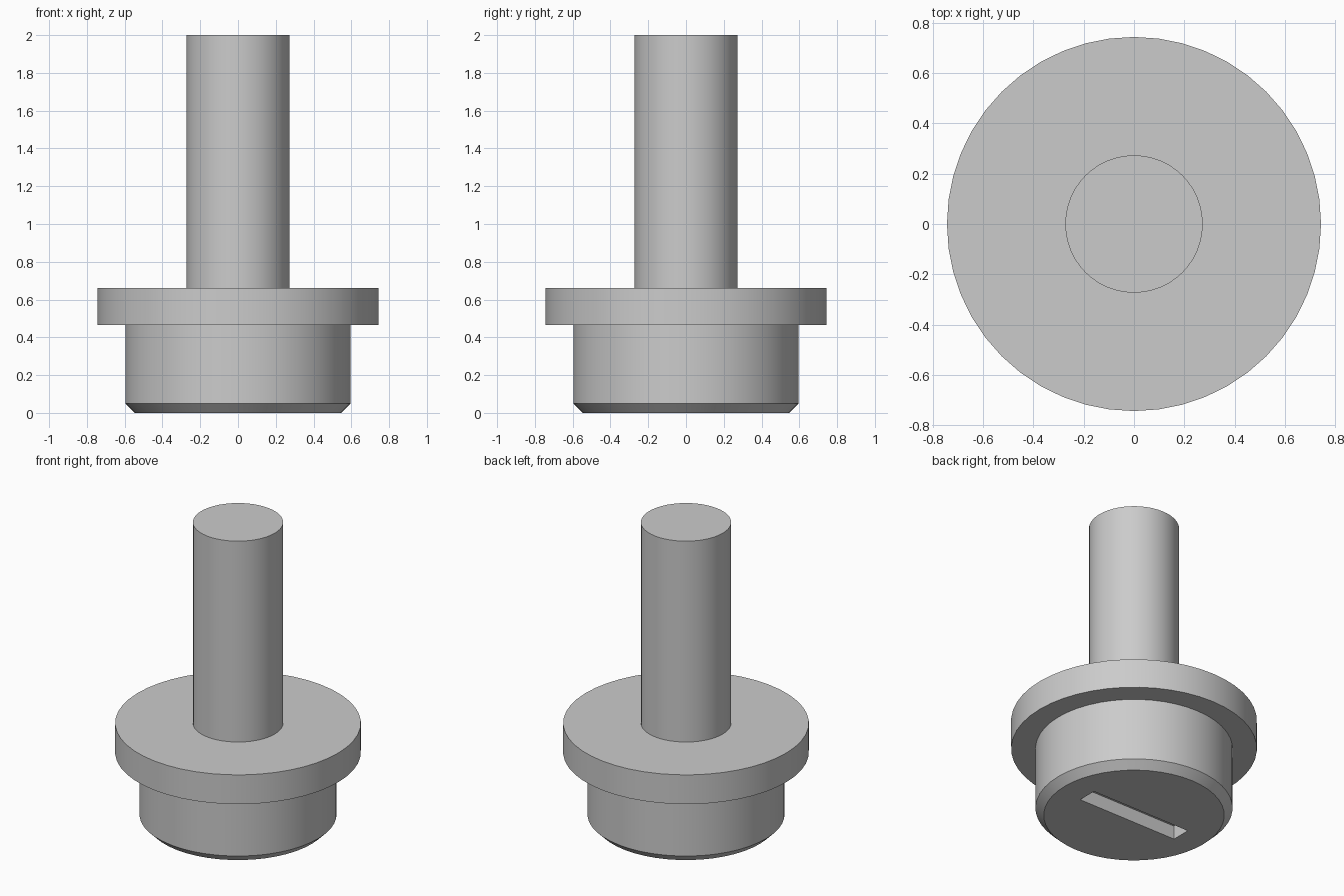
import bpy, bmesh, math

cube = bpy.data.objects.get("Cube")
if cube:
    bpy.data.objects.remove(cube, do_unlink=True)

SEGMENTS = 48

# Plain grey metal
metal = bpy.data.materials.new("grey_metal")
metal.use_nodes = True
grey = (0.6, 0.6, 0.6, 1)
metal.diffuse_color = grey
metal.node_tree.nodes["Principled BSDF"].inputs["Base Color"].default_value = grey


def add_object(name, bm):
    mesh = bpy.data.meshes.new(name)
    bmesh.ops.recalc_face_normals(bm, faces=bm.faces)
    bm.to_mesh(mesh)
    bm.free()
    mesh.materials.append(metal)
    obj = bpy.data.objects.new(name, mesh)
    bpy.context.collection.objects.link(obj)
    return obj


def turned(name, profile):
    """Spin an (radius, height) profile around z and cap both ends."""
    bm = bmesh.new()
    verts = [bm.verts.new((r, 0, z)) for r, z in profile]
    edges = [bm.edges.new(pair) for pair in zip(verts, verts[1:])]
    bmesh.ops.spin(bm, geom=verts + edges, cent=(0, 0, 0), axis=(0, 0, 1),
                   angle=math.tau, steps=SEGMENTS, use_duplicate=False)
    bmesh.ops.remove_doubles(bm, verts=bm.verts, dist=0.0005)
    bmesh.ops.holes_fill(bm, edges=bm.edges, sides=0)
    return add_object(name, bm)


# Chamfered head, flange and stem as one turned solid
plug = turned("flanged_plug_with_stem", [
    (0.546, 0), (0.596, 0.05),        # chamfered head
    (0.596, 0.465), (0.743, 0.465),   # flange underside
    (0.743, 0.66), (0.273, 0.66),     # flange top
    (0.273, 2),                       # stem
])

# Straight slot cut into the underside of the head
LENGTH, WIDTH, DEPTH = 0.74, 0.13, 0.09
bm = bmesh.new()
bmesh.ops.create_cube(bm, size=1)
bmesh.ops.scale(bm, verts=bm.verts, vec=(LENGTH, WIDTH, 2 * DEPTH))
cutter = add_object("slot_cutter", bm)
cutter.hide_render = True

cut = plug.modifiers.new("slot", "BOOLEAN")
cut.operation = "DIFFERENCE"
cut.solver = "EXACT"
cut.object = cutter

bpy.ops.object.select_all(action="DESELECT")
plug.select_set(True)
bpy.context.view_layer.objects.active = plug
bpy.ops.object.modifier_apply(modifier=cut.name)
bpy.data.objects.remove(cutter, do_unlink=True)

# Smooth round walls, crisp rims
bpy.ops.object.shade_smooth_by_angle(angle=math.radians(30))
